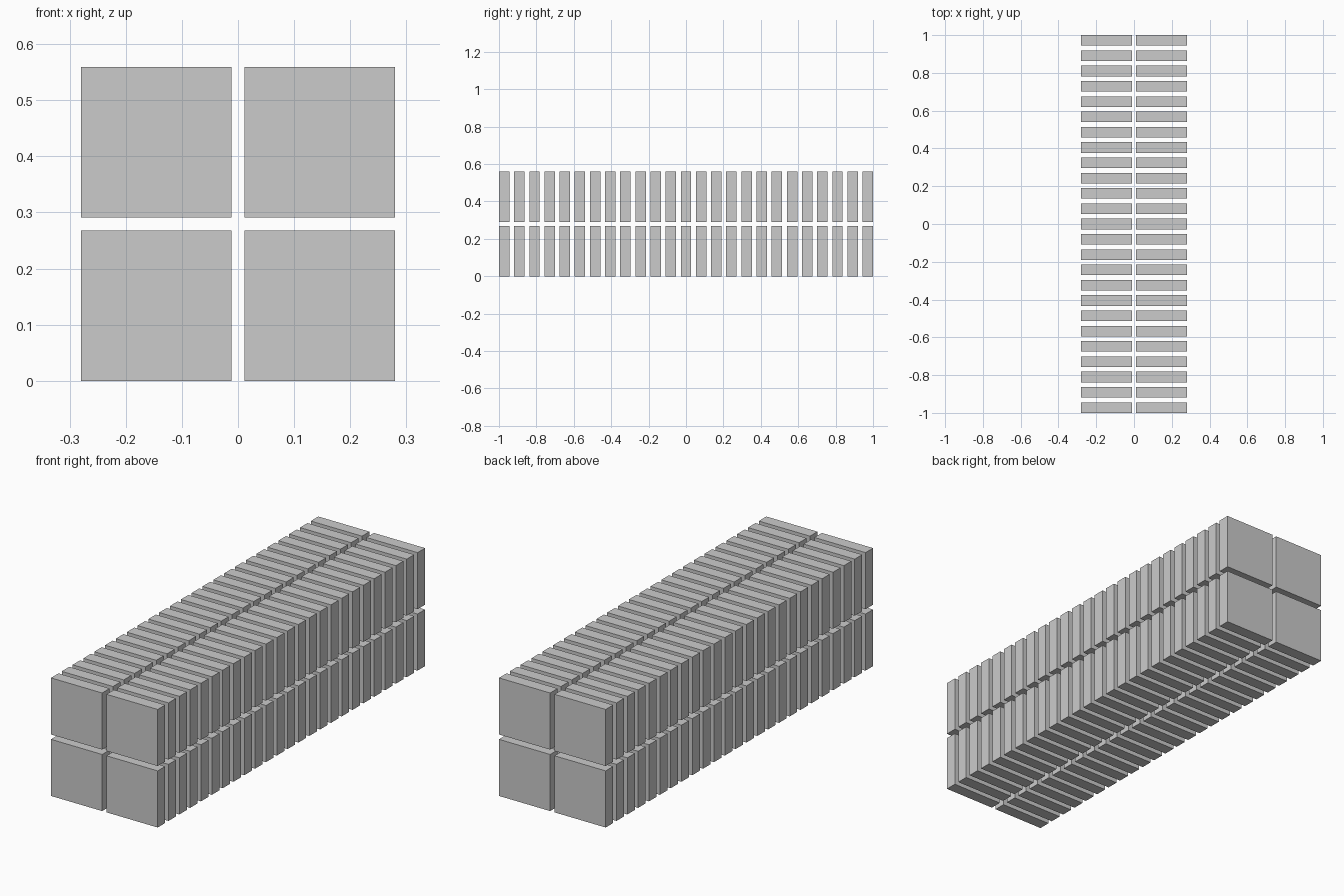
import bpy

if "Cube" in bpy.data.objects:
    bpy.data.objects.remove(bpy.data.objects["Cube"])

SIDE, THICK = 0.268, 0.056      # square slab face and slab thickness
GAP = 0.023                     # gap between columns and layers
ROWS = 25
PITCH = (2.0 - THICK) / (ROWS - 1)


def slab_row(name, x, z):
    """One slab at the front, repeated towards the back."""
    bpy.ops.mesh.primitive_cube_add(size=1, location=(x, -1 + THICK / 2, z))
    ob = bpy.context.object
    ob.name = name
    ob.scale = (SIDE, THICK, SIDE)
    bpy.ops.object.transform_apply(location=False, rotation=False, scale=True)
    arr = ob.modifiers.new("row", 'ARRAY')
    arr.count = ROWS
    arr.use_relative_offset = False
    arr.use_constant_offset = True
    arr.constant_offset_displace = (0, PITCH, 0)


# two layers of two columns of slabs
for layer, z in (("lower", SIDE / 2), ("upper", SIDE * 1.5 + GAP)):
    for side, s in (("left", -1), ("right", 1)):
        slab_row(f"{layer}_{side}_slab_row", s * (SIDE + GAP) / 2, z)
